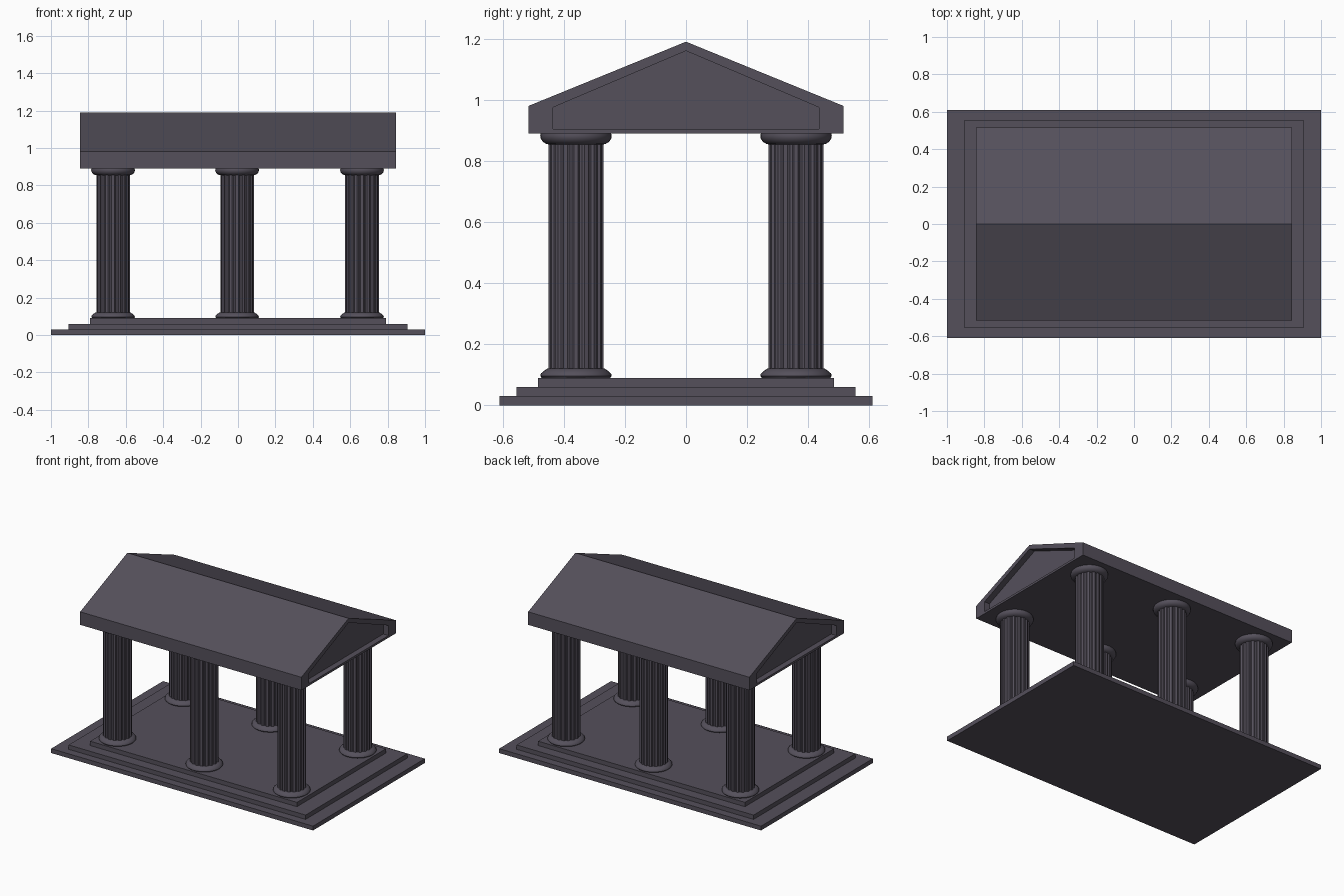
import bpy, bmesh
from math import cos, sin, pi

if "Cube" in bpy.data.objects:
    bpy.data.objects.remove(bpy.data.objects["Cube"])

stone = bpy.data.materials.new("dark_stone")
stone.diffuse_color = (0.09, 0.08, 0.105, 1)
stone.use_nodes = True
stone.node_tree.nodes["Principled BSDF"].inputs["Base Color"].default_value = stone.diffuse_color


def loft(name, loops, smooth=False):
    """Skin a list of equal-length point loops and cap both ends."""
    bm = bmesh.new()
    rings = [[bm.verts.new(p) for p in loop] for loop in loops]
    n = len(rings[0])
    for a, b in zip(rings, rings[1:]):
        for i in range(n):
            j = (i + 1) % n
            bm.faces.new((a[i], a[j], b[j], b[i]))
    bm.faces.new(rings[0][::-1])
    bm.faces.new(rings[-1])
    bmesh.ops.recalc_face_normals(bm, faces=bm.faces)
    mesh = bpy.data.meshes.new(name)
    bm.to_mesh(mesh)
    bm.free()
    mesh.materials.append(stone)
    ob = bpy.data.objects.new(name, mesh)
    bpy.context.collection.objects.link(ob)
    if smooth:
        bpy.ops.object.select_all(action='DESELECT')
        ob.select_set(True)
        bpy.context.view_layer.objects.active = ob
        bpy.ops.object.shade_smooth_by_angle(angle=0.6)
    return ob


def rect(hx, hy, z):
    return [(-hx, -hy, z), (hx, -hy, z), (hx, hy, z), (-hx, hy, z)]


def turned(name, profile, segments=32):
    """Round part from (radius, z) pairs."""
    return loft(name, [[(r * cos(2 * pi * i / segments), r * sin(2 * pi * i / segments), z)
                        for i in range(segments)] for r, z in profile], smooth=True)


# stepped platform
for i, (hx, hy) in enumerate([(1.0, 0.61), (0.905, 0.555), (0.79, 0.485)]):
    loft(f"step_{i + 1}", [rect(hx, hy, 0.03 * i), rect(hx, hy, 0.03 * (i + 1))])


# fluted shaft: each flute is a ridge followed by a shallow groove
def shaft_loop(z, flutes=16):
    pts = []
    for k in range(flutes):
        for frac, r in ((-0.2, 0.09), (0.2, 0.09), (0.38, 0.083), (0.62, 0.083)):
            a = 2 * pi * (k + frac) / flutes
            pts.append((r * cos(a), r * sin(a), z))
    return pts


parts = [
    loft("column_shaft", [shaft_loop(0.09), shaft_loop(0.89)]),
    turned("column_base", [(0.112, 0.09), (0.117, 0.096), (0.115, 0.104),
                           (0.106, 0.112), (0.094, 0.12), (0.08, 0.121)]),
    turned("column_capital", [(0.08, 0.853), (0.096, 0.855), (0.108, 0.862),
                              (0.115, 0.872), (0.117, 0.882), (0.115, 0.89)]),
]

# six columns: reuse the same meshes
spots = [(x, y) for x in (-0.668, -0.005, 0.663) for y in (-0.36, 0.36)]
for part in parts:
    part.location = (*spots[0], 0)
    for x, y in spots[1:]:
        twin = part.copy()
        twin.location = (x, y, 0)
        bpy.context.collection.objects.link(twin)


# gabled roof with a recessed pediment at each end
def gable(x, w, low, eave, ridge):
    return [(x, -w, low), (x, w, low), (x, w, eave), (x, 0, ridge), (x, -w, eave)]


outer = (0.515, 0.89, 0.98, 1.19)
inner = (0.435, 0.905, 0.975, 1.16)
L, D = 0.845, 0.04
loft("roof", [gable(-L + D, *inner), gable(-L, *inner), gable(-L, *outer),
              gable(L, *outer), gable(L, *inner), gable(L - D, *inner)])
